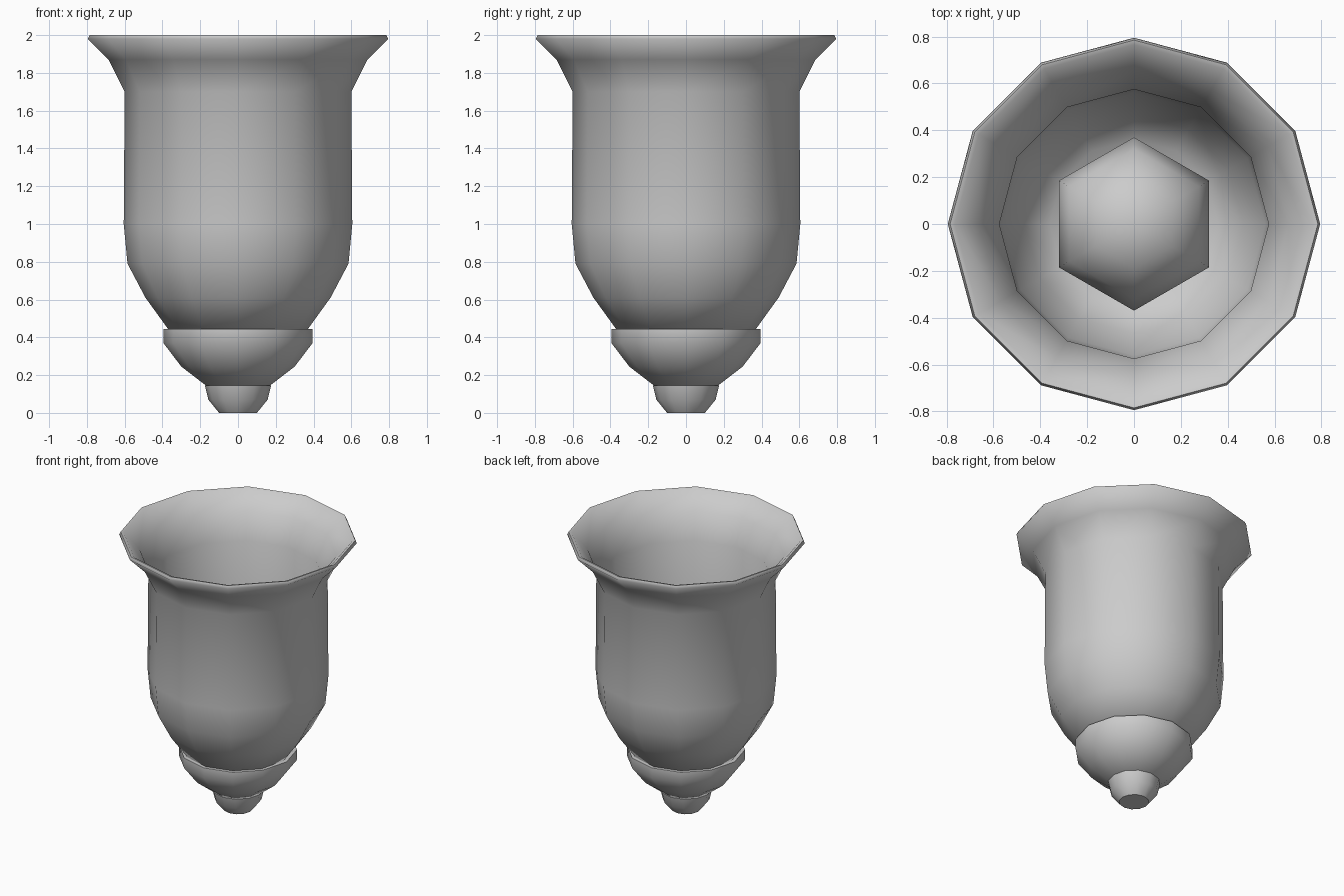
import bpy, bmesh, math

cube = bpy.data.objects.get("Cube")
if cube:
    bpy.data.objects.remove(cube, do_unlink=True)

grey = bpy.data.materials.new("plain_grey")
grey.use_nodes = True
colour = (0.6, 0.6, 0.6, 1)
grey.diffuse_color = colour
grey.node_tree.nodes["Principled BSDF"].inputs["Base Color"].default_value = colour


def lathe(name, profile, sides, start=0.0, smooth=45):
    """Turn an (r, z) profile around the z axis; r = 0 makes a pole."""
    bm = bmesh.new()
    rings = []
    for r, z in profile:
        if r == 0:
            rings.append([bm.verts.new((0, 0, z))] * sides)
            continue
        angles = [start + math.tau * i / sides for i in range(sides)]
        rings.append([bm.verts.new((r * math.cos(a), r * math.sin(a), z)) for a in angles])
    for low, high in zip(rings, rings[1:]):
        for i in range(sides):
            j = (i + 1) % sides
            corners = list(dict.fromkeys((low[i], low[j], high[j], high[i])))
            bm.faces.new(corners)
    bmesh.ops.recalc_face_normals(bm, faces=bm.faces)
    mesh = bpy.data.meshes.new(name)
    bm.to_mesh(mesh)
    bm.free()
    mesh.materials.append(grey)
    obj = bpy.data.objects.new(name, mesh)
    bpy.context.collection.objects.link(obj)
    bpy.ops.object.select_all(action="DESELECT")
    obj.select_set(True)
    bpy.context.view_layer.objects.active = obj
    bpy.ops.object.shade_smooth_by_angle(angle=math.radians(smooth))
    return obj


# Flared shade: outer wall, rolled rim, inner wall and floor
lathe("shade", [
    (0, 0.43), (0.36, 0.43), (0.49, 0.61), (0.585, 0.79), (0.605, 1.0), (0.6, 1.7),
    (0.685, 1.87), (0.795, 1.98), (0.785, 2.0), (0.765, 1.995),
    (0.66, 1.88), (0.575, 1.7), (0.58, 1.0), (0.56, 0.8), (0.467, 0.62),
    (0.36, 0.47), (0, 0.47)], 12, smooth=75)

# Collar and tapered holder under the shade
lathe("holder", [
    (0, 0.445), (0.395, 0.445), (0.395, 0.37), (0.3, 0.245), (0.17, 0.145), (0, 0.145)], 12)

# Small finial at the foot
lathe("finial", [
    (0, 0.145), (0.175, 0.145), (0.157, 0.07), (0.1, 0), (0, 0)], 12)

# Six-sided bulb inside the shade
lathe("bulb", [
    (0, 0.46), (0.17, 0.46), (0.2, 0.65), (0.33, 0.8), (0.37, 1.0),
    (0.32, 1.2), (0.19, 1.33), (0, 1.38)], 6, start=math.pi / 6, smooth=80)
